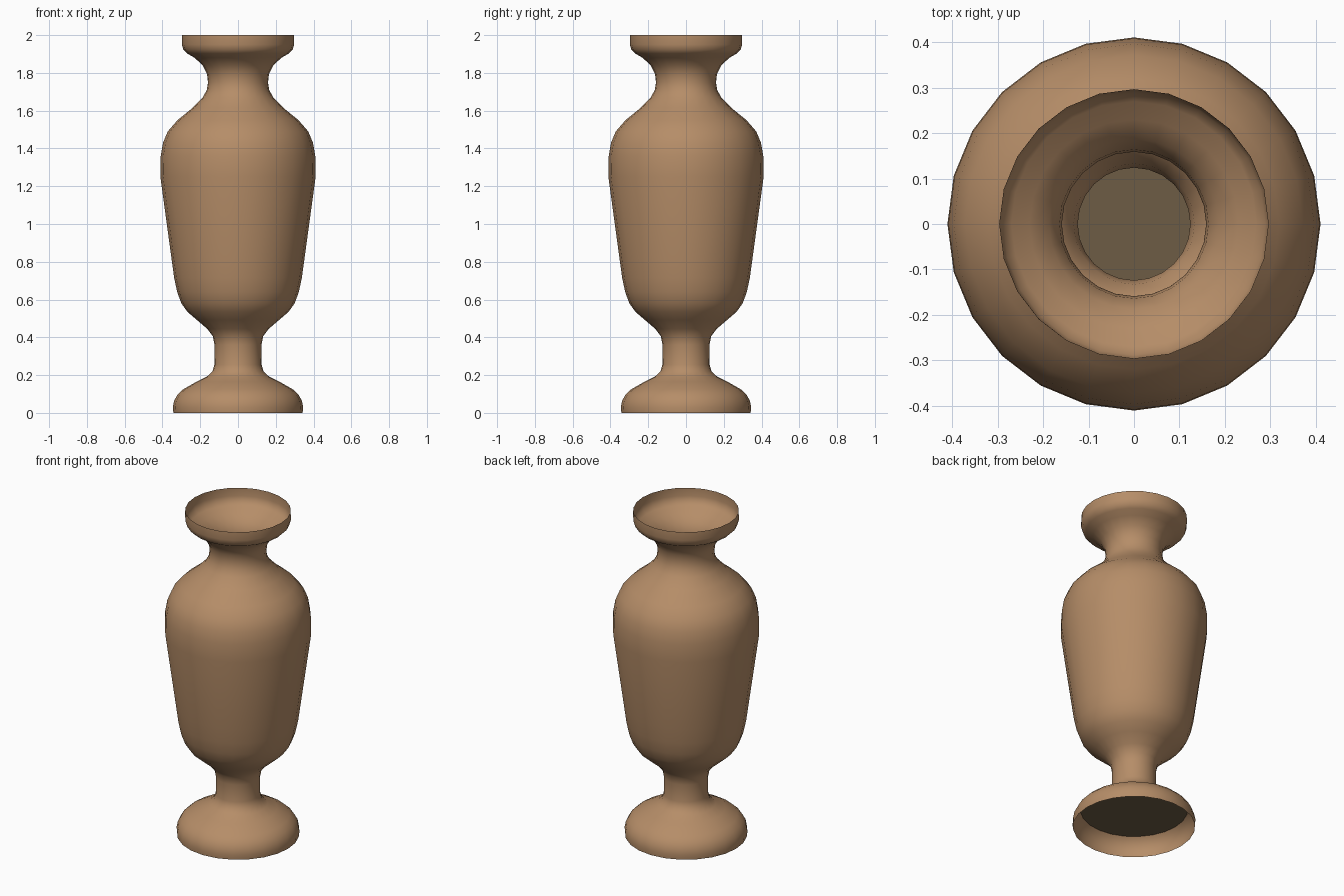
import bpy, bmesh, math

SIDES = 24

cube = bpy.data.objects.get("Cube")
if cube:
    bpy.data.objects.remove(cube, do_unlink=True)


def make_material(name, color):
    mat = bpy.data.materials.new(name)
    mat.use_nodes = True
    mat.diffuse_color = color
    mat.node_tree.nodes["Principled BSDF"].inputs["Base Color"].default_value = color
    return mat


def finish(name, bm, mat):
    mesh = bpy.data.meshes.new(name)
    bm.to_mesh(mesh)
    bm.free()
    mesh.materials.append(mat)
    obj = bpy.data.objects.new(name, mesh)
    bpy.context.collection.objects.link(obj)
    return obj


def lathe(name, profile, mat):
    """Revolve an open (radius, height) profile around z, bottom to top."""
    bm = bmesh.new()
    rings = []
    for r, z in profile:
        rings.append([bm.verts.new((r * math.cos(math.tau * k / SIDES),
                                    r * math.sin(math.tau * k / SIDES), z))
                      for k in range(SIDES)])
    for a, b in zip(rings, rings[1:]):
        for k in range(SIDES):
            n = (k + 1) % SIDES
            bm.faces.new((a[k], a[n], b[n], b[k]))
    obj = finish(name, bm, mat)
    bpy.ops.object.select_all(action='DESELECT')
    obj.select_set(True)
    bpy.context.view_layer.objects.active = obj
    bpy.ops.object.shade_smooth_by_angle(angle=math.radians(60))


def disc(name, radius, z, mat):
    bm = bmesh.new()
    bmesh.ops.create_circle(bm, cap_ends=True, segments=SIDES, radius=radius)
    bmesh.ops.translate(bm, verts=bm.verts, vec=(0, 0, z))
    finish(name, bm, mat)


clay = make_material("warm clay", (0.465, 0.267, 0.138, 1))
dark = make_material("dark olive brown", (0.155, 0.108, 0.058, 1))

# Thin wall: hollow foot and stem, body, neck and flared lip
foot = [(0.342, 0), (0.345, 0.03), (0.338, 0.065), (0.32, 0.097), (0.29, 0.125),
        (0.22, 0.165), (0.165, 0.192), (0.135, 0.22), (0.125, 0.255)]
body = [(0.124, 0.36), (0.133, 0.405), (0.163, 0.445), (0.218, 0.492), (0.268, 0.535),
        (0.3, 0.58), (0.322, 0.64), (0.338, 0.715), (0.351, 0.81), (0.411, 1.25),
        (0.409, 1.36), (0.397, 1.43), (0.372, 1.49), (0.32, 1.55), (0.24, 1.615)]
lip = [(0.187, 1.67), (0.165, 1.71), (0.159, 1.75), (0.164, 1.795), (0.187, 1.84),
       (0.23, 1.88), (0.27, 1.903), (0.289, 1.922), (0.297, 1.95), (0.296, 2.0)]
lathe("vase_wall", foot + body + lip, clay)

# Dark floor inside the foot, seen from below and down through the stem
disc("vase_floor", 0.301, 0.11, dark)
